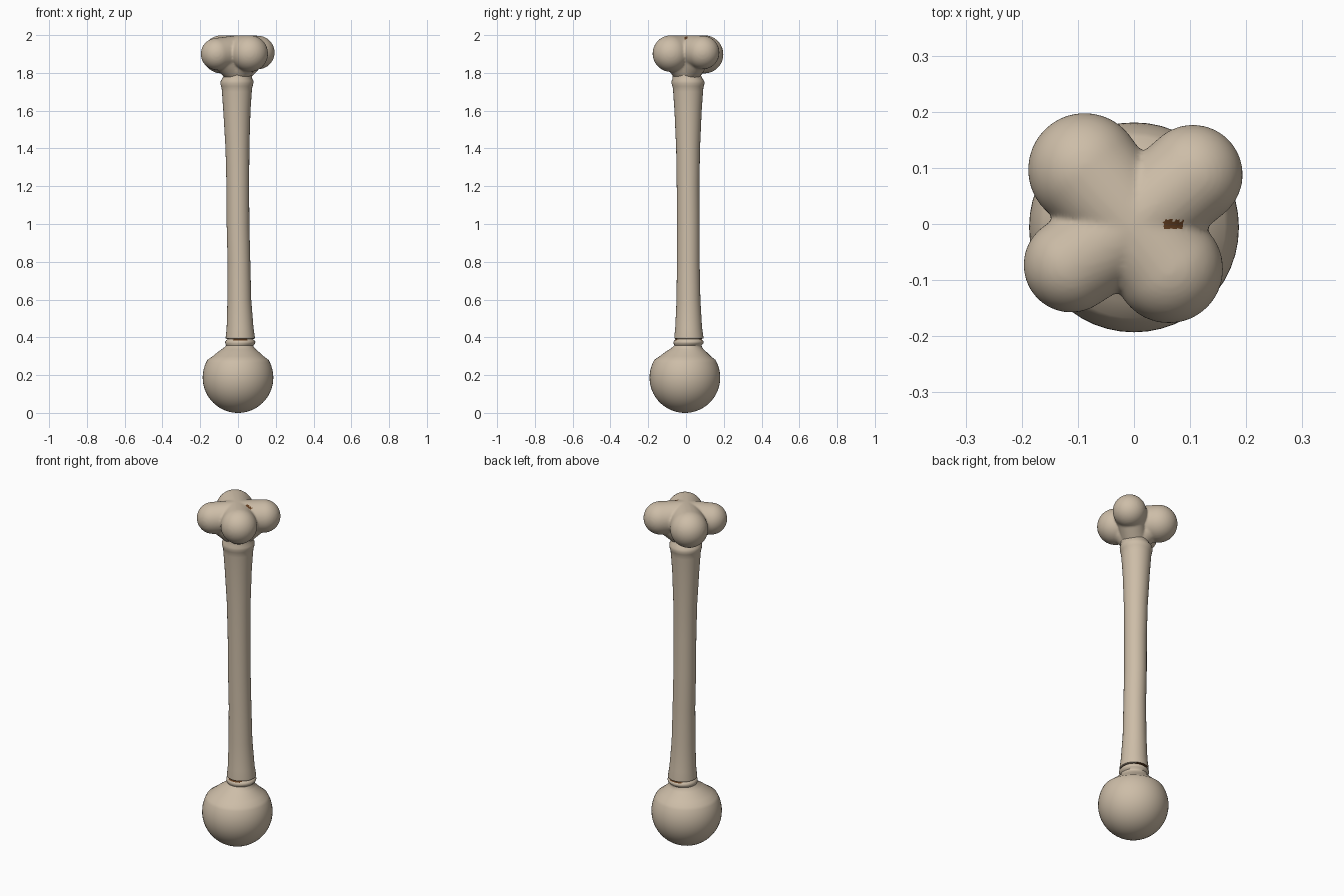
import bpy
import bmesh
from math import cos, sin, pi
from mathutils import Matrix, Vector

cube = bpy.data.objects.get("Cube")
if cube:
    bpy.data.objects.remove(cube)


def make_material(name, color):
    mat = bpy.data.materials.new(name)
    mat.use_nodes = True
    mat.diffuse_color = color
    bsdf = mat.node_tree.nodes["Principled BSDF"]
    bsdf.inputs["Base Color"].default_value = color
    bsdf.inputs["Roughness"].default_value = 0.8
    return mat


bone = make_material("bone beige", (0.61, 0.51, 0.39, 1))
crack = make_material("crack brown", (0.13, 0.05, 0.015, 1))


def make_object(name, bm):
    mesh = bpy.data.meshes.new(name)
    bm.to_mesh(mesh)
    bm.free()
    obj = bpy.data.objects.new(name, mesh)
    bpy.context.collection.objects.link(obj)
    mesh.materials.append(bone)
    mesh.materials.append(crack)
    return obj


def lathe(name, profile, sides=48):
    """Loft circles given as (z, radius, centre x, centre y)."""
    bm = bmesh.new()
    rings = []
    for z, r, cx, cy in profile:
        rings.append([bm.verts.new((cx + r * cos(2 * pi * i / sides),
                                    cy + r * sin(2 * pi * i / sides), z))
                      for i in range(sides)])
    for low, high in zip(rings, rings[1:]):
        for i in range(sides):
            j = (i + 1) % sides
            bm.faces.new((low[i], low[j], high[j], high[i]))
    bm.faces.new(rings[0][::-1])
    bm.faces.new(rings[-1])
    return make_object(name, bm)


def add_limb(bm, start, r1, end, r2):
    """Rounded limb: the hull around two spheres."""
    balls = bmesh.new()
    for centre, r in ((start, r1), (end, r2)):
        bmesh.ops.create_icosphere(balls, subdivisions=4, radius=r,
                                   matrix=Matrix.Translation(Vector(centre)))
    points = [v.co.copy() for v in balls.verts]
    balls.free()
    bmesh.ops.convex_hull(bm, input=[bm.verts.new(p) for p in points])


# Shaft with flared ends and a bead under the head
shaft = lathe("shaft", [
    (0.392, 0.070, 0.012, 0.014), (0.394, 0.077, 0.012, 0.015),
    (0.402, 0.077, 0.012, 0.015), (0.45, 0.071, 0.011, 0.014),
    (0.60, 0.063, 0.007, 0.013), (0.80, 0.060, 0.005, 0.012),
    (1.00, 0.060, 0.000, 0.012), (1.20, 0.060, -0.001, 0.011),
    (1.40, 0.063, -0.003, 0.011), (1.60, 0.072, -0.006, 0.011),
    (1.70, 0.079, -0.006, 0.011), (1.722, 0.081, -0.006, 0.011),
    (1.73, 0.084, -0.006, 0.011), (1.745, 0.087, -0.006, 0.011),
    (1.758, 0.086, -0.005, 0.010), (1.77, 0.079, -0.004, 0.008),
    (1.79, 0.074, 0.000, 0.004)])

# Ball end: spherical bottom running into a narrow neck and collar
ball_profile = []
for i in range(1, 25):
    a = pi * i / 36
    ball_profile.append((0.187 - 0.187 * cos(a), 0.187 * sin(a), 0, -0.006))
ball_profile += [
    (0.300, 0.135, 0.001, -0.004), (0.320, 0.112, 0.002, -0.001),
    (0.337, 0.090, 0.004, 0.003), (0.350, 0.076, 0.007, 0.008),
    (0.358, 0.072, 0.009, 0.011), (0.366, 0.078, 0.011, 0.013),
    (0.376, 0.080, 0.012, 0.014), (0.384, 0.075, 0.012, 0.014),
    (0.388, 0.070, 0.012, 0.014), (0.393, 0.066, 0.012, 0.014)]
ball = lathe("ball_end", ball_profile)

# Dark crack at the collar, showing on the front and back
for obj, low, high in ((ball, 0.384, 0.5), (shaft, 0.3, 0.395)):
    for face in obj.data.polygons:
        if low < face.center.z < high and abs(face.center.x - 0.012) < 0.04:
            face.material_index = 1

# Four-knobbed head, blended into one surface
bm = bmesh.new()
knobs = [((0.105, 0.088, 1.908), 0.089), ((-0.088, 0.097, 1.898), 0.101),
         ((-0.112, -0.073, 1.900), 0.085), ((0.062, -0.080, 1.902), 0.097)]
for centre, r in knobs:
    add_limb(bm, (0, 0, 1.912), 0.087, centre, r)
    add_limb(bm, (0, 0.004, 1.80), 0.068,
             (centre[0] * 0.65, centre[1] * 0.65, 1.88), 0.072)
loose = [v for v in bm.verts if not v.link_faces]
bmesh.ops.delete(bm, geom=loose, context="VERTS")
bmesh.ops.recalc_face_normals(bm, faces=bm.faces[:])
head = make_object("knobbed_head", bm)
remesh = head.modifiers.new("blend", "REMESH")
remesh.mode = "VOXEL"
remesh.voxel_size = 0.006
smooth = head.modifiers.new("soften", "SMOOTH")
smooth.factor = 0.5
smooth.iterations = 8
bpy.context.view_layer.objects.active = head
for name in ("blend", "soften"):
    bpy.ops.object.modifier_apply(modifier=name)

# Small brown stain in the crease on top
for face in head.data.polygons:
    c = face.center
    stain = abs(c.x - 0.07) < 0.018 and abs(c.y + 0.001) < 0.007
    face.material_index = int(stain and face.normal.z > 0.3)

for obj in (shaft, ball, head):
    bpy.ops.object.select_all(action="DESELECT")
    obj.select_set(True)
    bpy.context.view_layer.objects.active = obj
    bpy.ops.object.shade_smooth_by_angle(angle=0.9)
